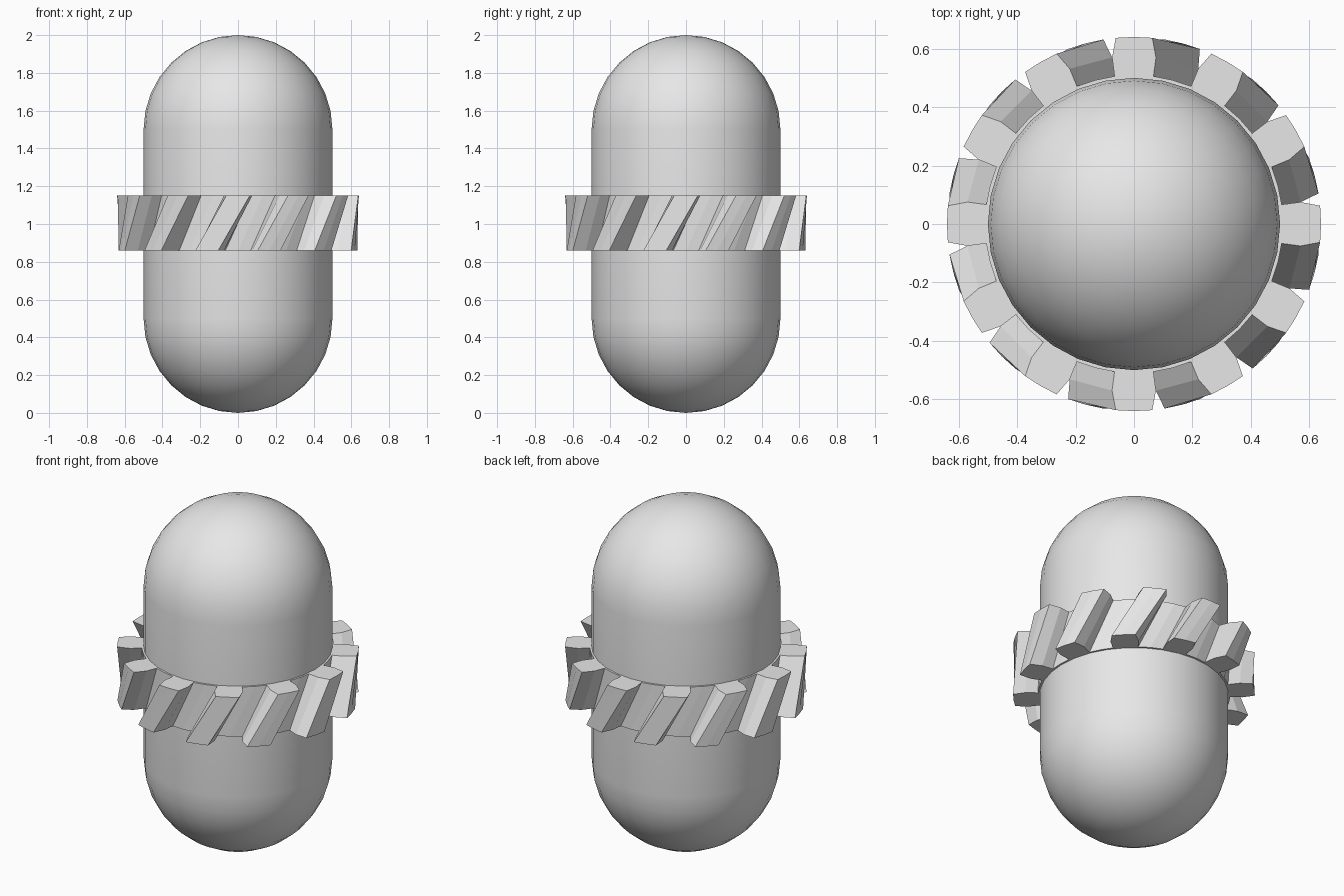
import bpy, bmesh
from math import sin, cos, pi, radians

cube = bpy.data.objects.get("Cube")
if cube:
    bpy.data.objects.remove(cube, do_unlink=True)

grey = bpy.data.materials.new("light_grey")
grey.use_nodes = True
GREY = (0.8, 0.8, 0.8, 1)
grey.diffuse_color = GREY
grey.node_tree.nodes["Principled BSDF"].inputs["Base Color"].default_value = GREY


def finish(bm, name):
    bmesh.ops.recalc_face_normals(bm, faces=bm.faces[:])
    mesh = bpy.data.meshes.new(name)
    bm.to_mesh(mesh)
    bm.free()
    mesh.materials.append(grey)
    obj = bpy.data.objects.new(name, mesh)
    bpy.context.collection.objects.link(obj)
    return obj


# Capsule body: a sphere whose halves are pulled apart around a straight wall
bm = bmesh.new()
bmesh.ops.create_uvsphere(bm, u_segments=32, v_segments=16, radius=0.5)
equator = [e for e in bm.edges if all(abs(v.co.z) < 1e-4 for v in e.verts)]
bmesh.ops.split_edges(bm, edges=equator)
for face in bm.faces:
    side = 1 if face.calc_center_median().z > 0 else -1
    for v in face.verts:
        v.tag = side > 0
for v in bm.verts:
    v.co.z += 1.5 if v.tag else 0.5
rims = [e for e in bm.edges if e.is_boundary]
bmesh.ops.bridge_loops(bm, edges=rims)
body = finish(bm, "capsule_body")
for poly in body.data.polygons:
    poly.use_smooth = True

# Helical gear: a thin root ring carrying twelve skewed teeth
TEETH, INNER, ROOT, PITCH, TIP = 12, 0.46, 0.51, 0.575, 0.64
Z_LOW, Z_HIGH, SKEW = 0.86, 1.15, radians(15)
step = 2 * pi / TEETH / 4
land = step - radians(1.9)

bm = bmesh.new()


def pair(radius, angle):
    """Matching bottom and top vertices of one skewed edge."""
    return [bm.verts.new((radius * cos(a), radius * sin(a), z))
            for a, z in ((angle - SKEW, Z_LOW), (angle, Z_HIGH))]


def wall(p, q):
    bm.faces.new((p[0], q[0], q[1], p[1]))


def caps(pairs):
    for level in (0, 1):
        bm.faces.new([p[level] for p in pairs])


count = TEETH * 4
inner = [pair(INNER, i * step) for i in range(count)]
root = [pair(ROOT, i * step) for i in range(count)]
for i in range(count):
    j = (i + 1) % count
    caps((inner[i], inner[j], root[j], root[i]))
    wall(inner[i], inner[j])
    if i % 4 in (1, 2):
        wall(root[i], root[j])

for t in range(TEETH):
    mid = t * 4 * step
    profile = [root[t * 4 - 1]]
    profile += [pair(r, mid + a) for r, a in
                ((PITCH, -step), (TIP, -land), (TIP, 0), (TIP, land), (PITCH, step))]
    profile.append(root[t * 4 + 1])
    for p, q in zip(profile, profile[1:]):
        wall(p, q)
    caps(profile + [root[t * 4]])
finish(bm, "helical_gear_ring")
